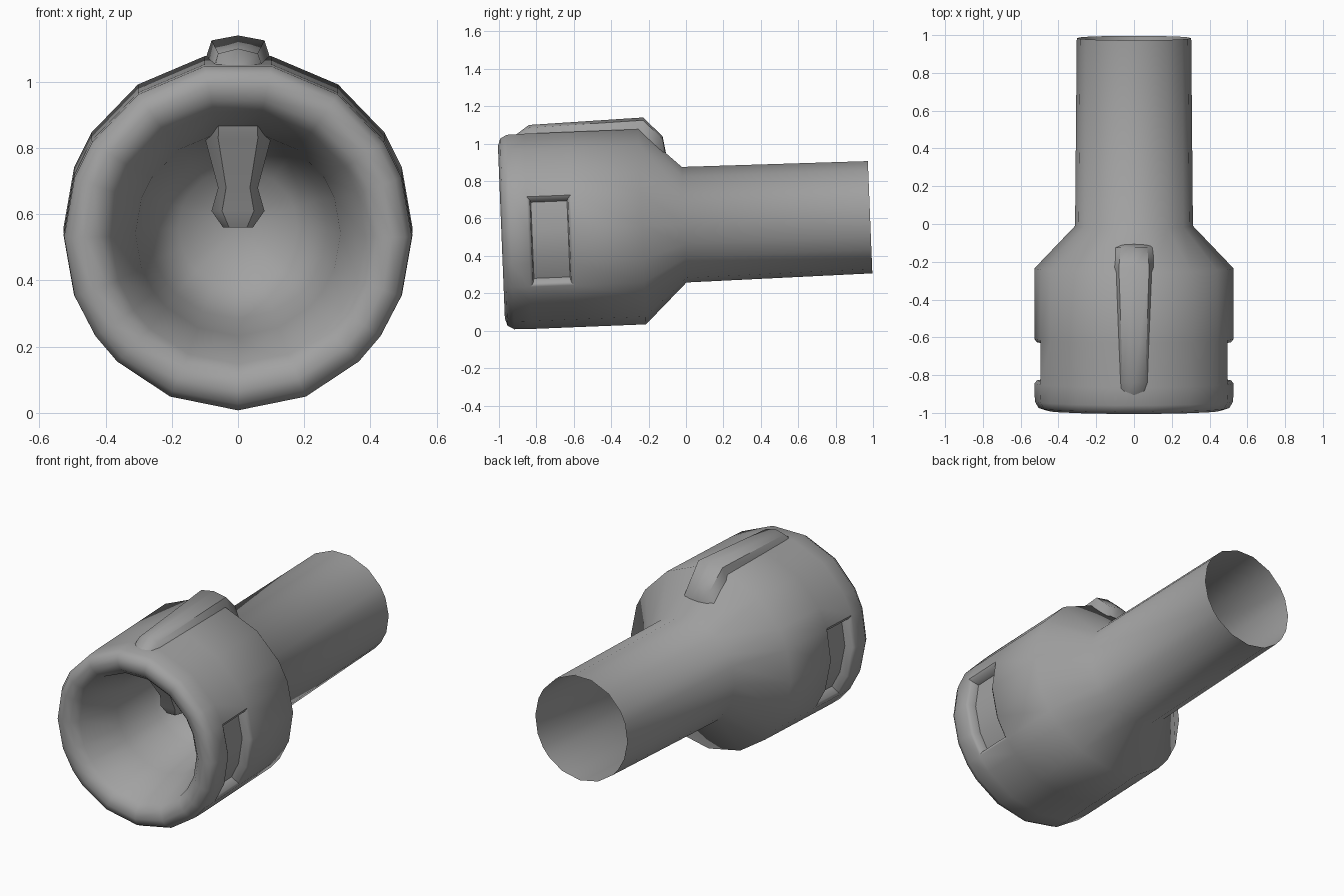
import bpy, bmesh, math
from mathutils import Matrix

cube = bpy.data.objects.get("Cube")
if cube:
    bpy.data.objects.remove(cube)

grey = bpy.data.materials.new("mid_grey")
grey.use_nodes = True
colour = (0.36, 0.36, 0.36, 1)
grey.diffuse_color = colour
grey.node_tree.nodes["Principled BSDF"].inputs["Base Color"].default_value = colour

TILT = math.radians(2.3)   # the nose dips slightly
AXIS_Z = 0.57


def finish(name, bm, angle):
    mesh = bpy.data.meshes.new(name)
    bm.to_mesh(mesh)
    bm.free()
    obj = bpy.data.objects.new(name, mesh)
    bpy.context.collection.objects.link(obj)
    mesh.materials.append(grey)
    bpy.ops.object.select_all(action="DESELECT")
    obj.select_set(True)
    bpy.context.view_layer.objects.active = obj
    bpy.ops.object.shade_smooth_by_angle(angle=math.radians(angle))
    return obj


def bridge(bm, rings):
    """Join matching closed rings with quads, returned row by row."""
    rows = []
    for a, b in zip(rings, rings[1:]):
        n = len(a)
        rows.append([bm.faces.new((a[i], a[(i + 1) % n], b[(i + 1) % n], b[i]))
                     for i in range(n)])
    return rows


def loft(name, sections, angle=50):
    """Closed solid through a list of cross sections."""
    bm = bmesh.new()
    rings = [[bm.verts.new(p) for p in s] for s in sections]
    bridge(bm, rings)
    bm.faces.new(rings[0])
    bm.faces.new(rings[-1])
    bmesh.ops.recalc_face_normals(bm, faces=bm.faces)
    return finish(name, bm, angle)


# Housing: open tube, shoulder, barrel, rounded lip and closed bore (position, radius)
profile = [(0.985, 0.303), (-0.01, 0.312), (-0.235, 0.527), (-0.61, 0.527),
           (-0.845, 0.527), (-0.94, 0.525), (-0.975, 0.505), (-0.988, 0.465),
           (-0.975, 0.42), (-0.94, 0.385), (-0.70, 0.31), (-0.42, 0.27), (-0.28, 0.18)]
half = [-67, -46, -35, -20, 0, 20, 33, 55, 79]
angles = [-90] + half + [180 - a for a in reversed(half)]

bm = bmesh.new()
rings = [[bm.verts.new((r * math.cos(math.radians(a)), t, r * math.sin(math.radians(a))))
          for a in angles] for t, r in profile]
rows = bridge(bm, rings)
tip = bm.verts.new((0, -0.25, 0))
last = rings[-1]
for i, v in enumerate(last):
    bm.faces.new((v, last[(i + 1) % len(last)], tip))
bmesh.ops.recalc_face_normals(bm, faces=bm.faces)
# keep normals pointing away from the axis on the barrel
probe = rows[3][0]
if probe.normal.dot(probe.calc_center_median()) < 0:
    bmesh.ops.reverse_faces(bm, faces=bm.faces)

# Recessed grip slot on each side
for side in (1, -1):
    slot = []
    for f in rows[3]:
        c = f.calc_center_median()
        a = math.degrees(math.atan2(c.z, c.x * side))
        if -35 < a < 20:
            slot.append(f)
    for width, depth in ((0.016, -0.012), (0.005, -0.045)):
        bmesh.ops.inset_region(bm, faces=slot, thickness=width, depth=depth,
                               use_even_offset=True, use_boundary=True)

bmesh.ops.transform(bm, verts=bm.verts,
                    matrix=Matrix.Translation((0, 0, AXIS_Z)) @ Matrix.Rotation(TILT, 4, "X"))
finish("housing", bm, 50)

# Raised rib on top: y, base height, top height, base half width, top half width
rib = [(-0.92, 1.00, 1.04, 0.08, 0.05), (-0.84, 1.00, 1.10, 0.09, 0.06),
       (-0.23, 1.00, 1.14, 0.12, 0.08), (-0.125, 0.90, 1.04, 0.12, 0.07),
       (-0.105, 0.86, 0.94, 0.11, 0.06)]
loft("top_rib", [[(-wb, y, zb), (-wt, y, zt - 0.015), (0, y, zt),
                  (wt, y, zt - 0.015), (wb, y, zb)] for y, zb, zt, wb, wt in rib])

# Latch hanging inside the mouth: height, front y, back y, half width
latch = [(0.89, -0.80, -0.55, 0.095), (0.83, -0.78, -0.52, 0.10),
         (0.68, -0.68, -0.50, 0.06), (0.61, -0.66, -0.50, 0.08),
         (0.56, -0.63, -0.52, 0.045)]
loft("inner_latch", [[(-w, b, z), (-w, (f + b) / 2, z), (-w * 0.6, f, z),
                      (w * 0.6, f, z), (w, (f + b) / 2, z), (w, b, z)]
                     for z, f, b, w in latch])
